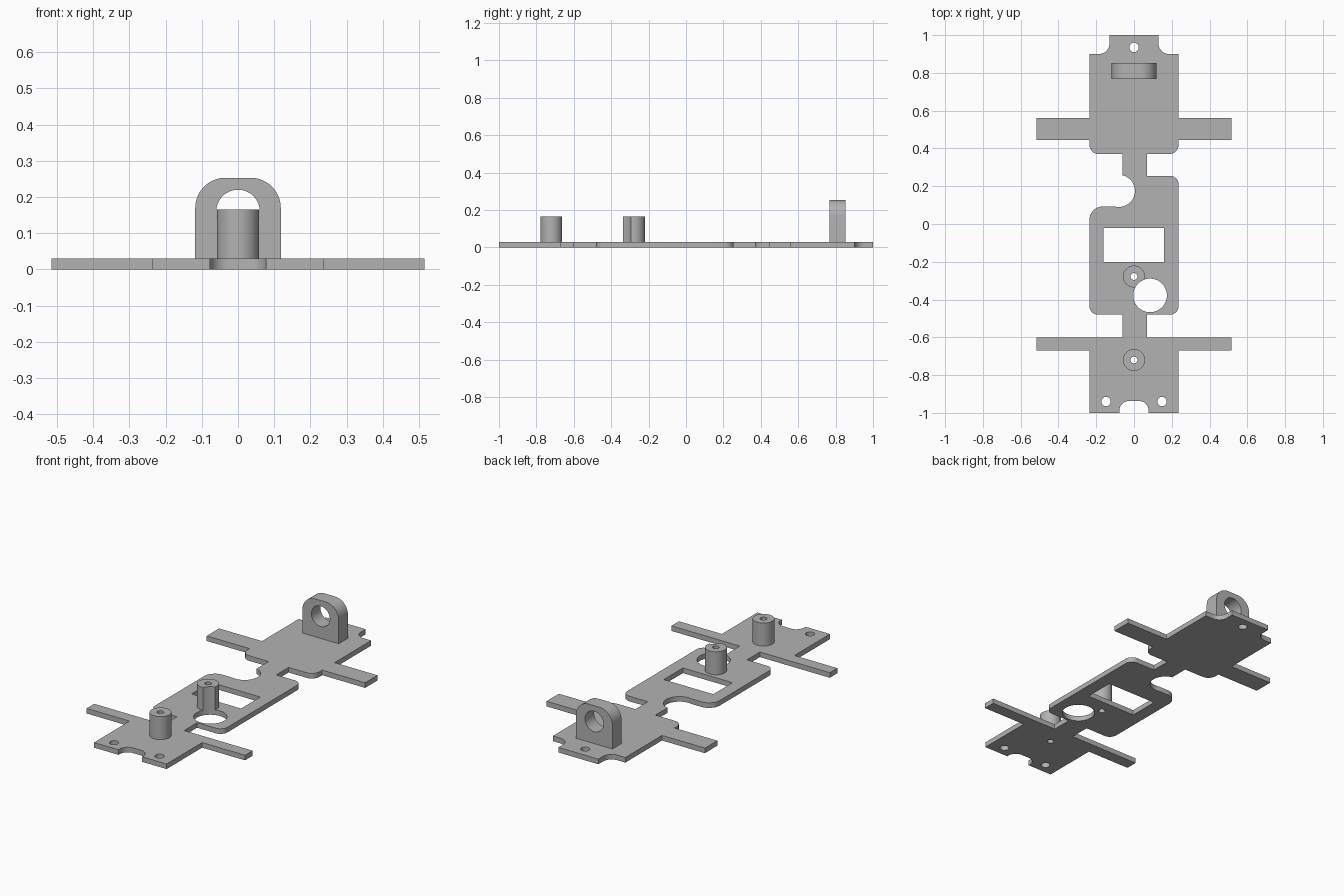
import bpy
import bmesh
from math import sin, cos, pi, radians
from mathutils import Vector, Matrix

cube = bpy.data.objects.get("Cube")
if cube:
    bpy.data.objects.remove(cube, do_unlink=True)

grey = bpy.data.materials.new("plain grey")
grey.use_nodes = True
grey.diffuse_color = (0.45, 0.45, 0.45, 1)
grey.node_tree.nodes["Principled BSDF"].inputs["Base Color"].default_value = (0.45, 0.45, 0.45, 1)


def rounded(corners, steps=10):
    """Outline from right-angled corners (x, y, fillet radius)."""
    pts = []
    for i, (x, y, r) in enumerate(corners):
        p = Vector((x, y))
        if not r:
            pts.append(p)
            continue
        a = (Vector(corners[i - 1][:2]) - p).normalized()
        b = (Vector(corners[(i + 1) % len(corners)][:2]) - p).normalized()
        c = p + r * (a + b)
        for k in range(steps + 1):
            t = k / steps * pi / 2
            pts.append(c - r * (cos(t) * b + sin(t) * a))
    return pts


def circle(x, y, r, n=48):
    return [Vector((x + r * cos(2 * pi * k / n), y + r * sin(2 * pi * k / n))) for k in range(n)]


def prism(name, outline, low, high, upright=False):
    """Extrude an outline; upright ones are drawn in x-z and run along -y."""
    bm = bmesh.new()
    face = bm.faces.new([bm.verts.new((p.x, p.y, low)) for p in outline])
    ext = bmesh.ops.extrude_face_region(bm, geom=[face])
    moved = [v for v in ext["geom"] if isinstance(v, bmesh.types.BMVert)]
    bmesh.ops.translate(bm, verts=moved, vec=(0, 0, high - low))
    if upright:
        bmesh.ops.transform(bm, matrix=Matrix.Rotation(pi / 2, 4, "X"), verts=bm.verts)
    bmesh.ops.recalc_face_normals(bm, faces=bm.faces)
    mesh = bpy.data.meshes.new(name)
    bm.to_mesh(mesh)
    bm.free()
    mesh.materials.append(grey)
    obj = bpy.data.objects.new(name, mesh)
    bpy.context.collection.objects.link(obj)
    return obj


def finish(obj, cut_outlines, upright=False):
    """Cut holes right through, then smooth the round walls."""
    bpy.ops.object.select_all(action="DESELECT")
    obj.select_set(True)
    bpy.context.view_layer.objects.active = obj
    for outline in cut_outlines:
        cutter = prism("cutter", outline, -1, 1, upright)
        cutter.hide_render = True
        mod = obj.modifiers.new("cut", "BOOLEAN")
        mod.operation = "DIFFERENCE"
        mod.solver = "EXACT"
        mod.object = cutter
        bpy.ops.object.modifier_apply(modifier=mod.name)
        bpy.data.objects.remove(cutter, do_unlink=True)
    bpy.ops.object.shade_smooth_by_angle(angle=radians(30))


W, ARM, T = 0.236, 0.515, 0.03
NL, NR = -0.06, 0.07

# Base plate outline, up the right side and down the left
right_side = [
    (0.077, -0.937, 0.05), (0.077, -1, 0), (W, -1, 0), (W, -0.67, 0),
    (ARM, -0.67, 0), (ARM, -0.6, 0), (NR, -0.6, 0), (NR, -0.48, 0),
    (W, -0.48, 0.045), (W, 0.255, 0.045), (NR, 0.255, 0), (NR, 0.37, 0),
    (W, 0.37, 0.05), (W, 0.445, 0), (ARM, 0.445, 0), (ARM, 0.56, 0),
    (W, 0.56, 0), (W, 0.9, 0), (0.13, 0.9, 0.055), (0.13, 1, 0),
]
left_neck = {NR: NL}
left_side = [(left_neck.get(x, -x), y, r) for x, y, r in reversed(right_side)]
# The left shoulder of the middle section sits lower, below the round bay
left_side = [(x, 0.0925, 0.07 if r else 0) if y == 0.255 else (x, y, r) for x, y, r in left_side]
plate = prism("base_plate", rounded(right_side + left_side), 0, T)

# Openings
bay = circle(-0.08, 0.175, 0.085, 64)
window = [Vector(p) for p in ((-0.162, -0.2), (0.16, -0.2), (0.16, -0.022), (-0.162, -0.022))]
large_hole = circle(0.085, -0.378, 0.089, 64)
screw_holes = [circle(x, y, 0.025, 32) for x, y in ((-0.148, -0.94), (0.148, -0.94), (0, 0.935))]
post_y = {"front_post": -0.72, "middle_post": -0.278}
bores = {name: circle(0, y, 0.018, 24) for name, y in post_y.items()}
finish(plate, [bay, window, large_hole, *screw_holes, *bores.values()])

# Hollow posts, the middle one scalloped by the large hole
for name, y in post_y.items():
    post = prism(name, circle(0, y, 0.058), T, 0.165)
    finish(post, [bores[name]] + ([large_hole] if name == "middle_post" else []))

# Upright lug with an eye
lug_outline = rounded([(-0.118, T, 0), (0.118, T, 0), (0.118, 0.253, 0.083), (-0.118, 0.253, 0.083)])
lug = prism("rear_lug", lug_outline, -0.852, -0.767, upright=True)
finish(lug, [circle(0, 0.16, 0.06)], upright=True)
